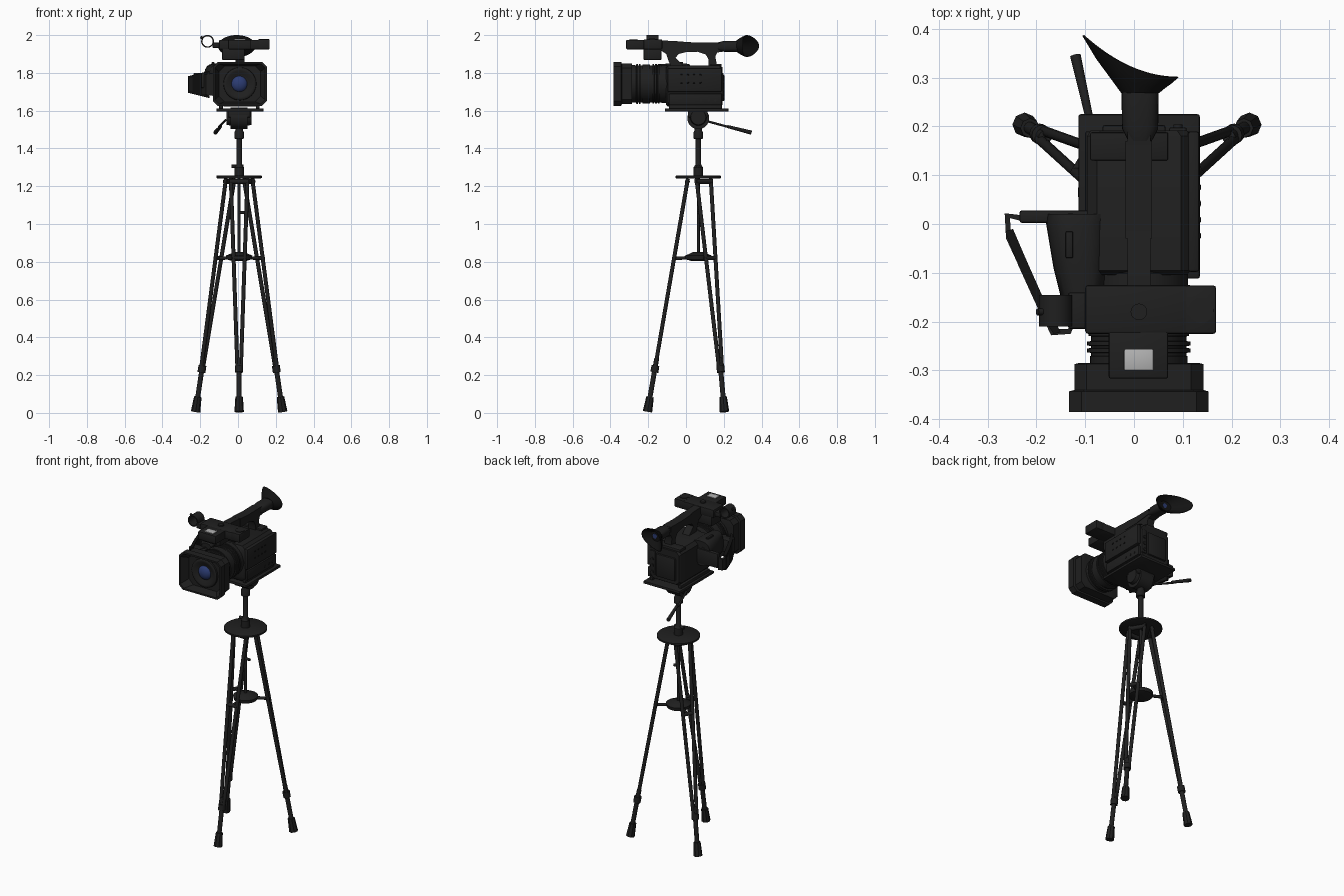
import bpy, bmesh, math
from mathutils import Vector


def material(name, c):
    m = bpy.data.materials.new(name)
    m.diffuse_color = (*c, 1)
    return m


BLACK = material("black_plastic", (0.014, 0.014, 0.014))
DARK = material("black_rubber", (0.006, 0.006, 0.006))
BLUE = material("lens_glass", (0.025, 0.045, 0.17))
GREY = material("lamp_window", (0.45, 0.45, 0.45))


def finish(name, bm, mat=BLACK, angle=35):
    bmesh.ops.recalc_face_normals(bm, faces=bm.faces)
    me = bpy.data.meshes.new(name)
    bm.to_mesh(me)
    bm.free()
    me.shade_smooth()
    me.set_sharp_from_angle(angle=math.radians(angle))
    me.materials.append(mat)
    ob = bpy.data.objects.new(name, me)
    bpy.context.collection.objects.link(ob)
    return ob


def loft(name, rings, mat=BLACK, caps=True, closed=False, angle=35):
    """Skin a list of equal-sized point rings."""
    bm = bmesh.new()
    vs = [[bm.verts.new(p) for p in r] for r in rings]
    n = len(vs[0])
    pairs = list(zip(vs, vs[1:])) + ([(vs[-1], vs[0])] if closed else [])
    for a, b in pairs:
        for i in range(n):
            j = (i + 1) % n
            bm.faces.new((a[i], a[j], b[j], b[i]))
    if caps and not closed:
        bm.faces.new(vs[0])
        bm.faces.new(vs[-1])
    return finish(name, bm, mat, angle)


def box(name, x, y, z, bevel=0.004, mat=BLACK):
    bm = bmesh.new()
    bmesh.ops.create_cube(bm, size=1)
    for v in bm.verts:
        v.co = [(r[0] + r[1]) / 2 + c * (r[1] - r[0]) for r, c in zip((x, y, z), v.co)]
    if bevel:
        bmesh.ops.bevel(bm, geom=bm.edges[:], offset=bevel, segments=2, profile=0.5, affect='EDGES')
    return finish(name, bm, mat)


def lathe(name, start, direction, profile, seg=24, mat=BLACK, closed=False):
    """Turn (distance, radius) pairs about an axis."""
    d = Vector(direction).normalized()
    u = d.orthogonal().normalized()
    w = d.cross(u)
    rings = [[Vector(start) + d * t + r * (u * math.cos(a) + w * math.sin(a))
              for a in (2 * math.pi * i / seg for i in range(seg))] for t, r in profile]
    return loft(name, rings, mat, closed=closed)


def rod(name, p, q, r, r2=None, seg=16, mat=BLACK):
    d = Vector(q) - Vector(p)
    return lathe(name, p, d, [(0, r), (d.length, r2 or r)], seg, mat)


def side_extrude(name, pts, x, mat=BLACK):
    return loft(name, [[(a, y, z) for y, z in pts] for a in x], mat)


def oct_ring(x, y, z, hx, hz, c):
    return [(x + a, y, z + b) for a, b in ((hx, hz - c), (hx - c, hz), (c - hx, hz), (-hx, hz - c),
                                         (-hx, c - hz), (c - hx, -hz), (hx - c, -hz), (hx, c - hz))]


def oval(x, y, z, rx, rz, n=24, p=1.0):
    f = lambda v: math.copysign(abs(v) ** p, v)
    return [(x + rx * f(math.cos(2 * math.pi * i / n)), y, z + rz * f(math.sin(2 * math.pi * i / n)))
            for i in range(n)]


# --- tripod -------------------------------------------------------------
CX, CY = 0.006, 0.065
lathe("tripod_top_disc", (CX, CY, 1.24), (0, 0, 1), [(0, .112), (.004, .121), (.014, .121), (.018, .115)], 40)
lathe("centre_column", (CX, CY, 1.25), (0, 0, 1),
      [(0, .025), (.05, .025), (.055, .021), (.065, .015), (.2, .015), (.202, .025), (.235, .025),
       (.245, .02), (.30, .02)])
rod("lower_column", (CX, CY, .83), (CX, CY, 1.25), .008)
rod("column_knob", (CX - .04, CY, 1.305), (CX + .024, CY, 1.305), .009)
rod("brace_knob", (CX, CY, 1.06), (CX + .03, CY, 1.06), .008)
lathe("spreader_hub", (CX, CY, .805), (0, 0, 1), [(0, .04), (.008, .066), (.028, .07), (.036, .05), (.046, .03)], 32)
for k, ang in (("front", -90), ("right", 31), ("left", 149)):
    a = math.radians(ang)
    rad, tan = Vector((math.cos(a), math.sin(a), 0)), Vector((-math.sin(a), math.cos(a), 0))
    P = lambda r, z, t=0: Vector((CX, CY, z)) + rad * r + tan * t
    R = lambda z: .055 + (.27 - .055) * (1.24 - z) / 1.24
    for s in (-1, 1):
        rod(k + "_leg_tube", P(R(1.24), 1.24, s * .044), P(R(.23), .23, s * .009), .0105)
    rod(k + "_leg_top_bar", P(R(1.225), 1.225, -.05), P(R(1.225), 1.225, .05), .013)
    rod(k + "_lower_leg", P(R(.29), .29), P(R(.04), .04), .013)
    rod(k + "_leg_collar", P(R(.25), .25), P(R(.215), .215), .021)
    rod(k + "_foot", P(R(.085), .085), P(R(.006), .006), .02, .025, 8)
    rod(k + "_spreader_arm", P(.03, .822), P(R(.818), .818), .009)
    rod(k + "_spreader_clamp", P(R(.82), .82, -.034), P(R(.82), .82, .034), .011)

# --- pan head -----------------------------------------------------------
rod("tilt_drum", (CX - .045, CY, 1.56), (CX + .045, CY, 1.56), .058, seg=32)
for s in (-1, 1):
    rod("tilt_cap", (CX + s * .04, CY, 1.565), (CX + s * .066, CY, 1.565), .045, .04, 24)
box("head_block", (CX - .06, CX + .06), (.01, .115), (1.565, 1.598))
rod("pan_arm", (-.066, .09, 1.55), (-.10, .22, 1.515), .006)
rod("pan_grip", (-.092, .22, 1.516), (-.12, .345, 1.484), .008, .011)
box("mount_plate", (-.114, .135), (-.112, .225), (1.595, 1.612), .005)

# --- camera body --------------------------------------------------------
LX, LZ = .010, 1.742
loft("camera_body", [oct_ring(.01, -.105, 1.73, .098, .10, .025), oct_ring(.01, -.095, 1.73, .106, .108, .02),
                     oct_ring(.01, .18, 1.73, .106, .108, .02), oct_ring(.01, .192, 1.73, .098, .10, .02)])
box("side_screen", (.11, .134), (-.098, .19), (1.70, 1.825), .006)
box("side_lower_panel", (.11, .128), (-.09, .19), (1.63, 1.69))
for i in range(4):
    for z in (1.745, 1.785):
        box("side_button", (.13, .137), (-.03 + i * .033, -.018 + i * .033), (z, z + .008), .002, DARK)
for y in (.08, .12, .155):
    rod("side_switch", (.12, y, 1.655), (.131, y, 1.655), .007)
box("body_foot_left", (-.10, -.08), (-.09, .19), (1.61, 1.63))
box("body_foot_right", (.095, .115), (-.09, .19), (1.61, 1.63))
box("battery", (-.065, .065), (.17, .203), (1.65, 1.79), .006)
box("rear_port_panel", (.072, .108), (.18, .198), (1.65, 1.80))
for z in (1.67, 1.71, 1.75):
    rod("rear_port", (.09, .19, z), (.09, .204, z), .009)
box("top_deck", (-.09, .07), (.13, .188), (1.83, 1.848))

# --- lens and hood ------------------------------------------------------
prof = [(0, .085), (.003, .095)]
for t0, t1, r in ((.01, .04, .101), (.05, .06, .105), (.064, .074, .105), (.078, .088, .105),
                  (.10, .14, .103), (.15, .16, .106), (.164, .174, .106), (.18, .205, .10)):
    prof += [(t0, .098), (t0 + .001, r), (t1 - .001, r), (t1, .098)]
lathe("lens_barrel", (LX, -.09, LZ), (0, -1, 0), prof, 48)
loft("lens_hood", [oct_ring(LX, y, LZ, a, b, c) for y, a, b, c in (
    (-.285, .124, .102, .025), (-.287, .132, .108, .025), (-.340, .132, .108, .025), (-.343, .143, .116, .025),
    (-.385, .143, .116, .025), (-.385, .133, .106, .022), (-.335, .11, .095, .03))])
lathe("lens_front_ring", (LX, -.33, LZ), (0, -1, 0),
      [(0, .088), (.014, .086), (.018, .08), (.018, .07), (.006, .05), (.004, .04)], 40)
lathe("lens_glass", (LX - .003, -.325, LZ), (0, -1, 0),
      [(.03 * math.sin(i * math.pi / 14), .044 * math.cos(i * math.pi / 14) + .0003) for i in range(8)], 32, BLUE)

# --- carrying handle ----------------------------------------------------
side_extrude("carry_handle", [
    (-.135, 1.972), (-.05, 1.968), (.06, 1.955), (.20, 1.962), (.20, 1.913), (.165, 1.908), (.155, 1.885),
    (.165, 1.835), (.12, 1.835), (.12, 1.87), (.105, 1.897), (.06, 1.912), (.0, 1.91), (-.04, 1.9),
    (-.055, 1.88), (-.01, 1.835), (-.08, 1.835), (-.095, 1.87), (-.105, 1.90), (-.135, 1.92)], (-.013, .034))
side_extrude("handle_grip_pad", [(-.03, 1.966), (.06, 1.96), (.17, 1.962), (.17, 1.93), (.06, 1.917), (-.03, 1.917)],
             (-.017, .037))
box("handle_front_bar", (-.10, .12), (-.225, -.125), (1.925, 1.975), .006)
box("handle_side_socket", (.105, .168), (-.225, -.126), (1.925, 1.977), .005)
rod("socket_cap", (.137, -.177, 1.97), (.137, -.177, 1.98), .026)
rod("record_knob", (.01, -.18, 1.97), (.01, -.18, 1.983), .017)
box("under_bar_block", (-.085, .035), (-.225, -.13), (1.868, 1.93), .006)
box("lamp_housing", (-.052, .07), (-.317, -.22), (1.925, 1.975), .005)
box("lamp_window", (-.02, .04), (-.30, -.257), (1.97, 1.979), .002, GREY)

# --- microphone clamp ---------------------------------------------------
lathe("microphone_ring", (-.161, -.145, 1.967), (0, -1, 0),
      [(0, .027), (0, .034), (.065, .034), (.065, .027)], 28, closed=True)
box("microphone_arm", (-.135, -.085), (-.215, -.14), (1.932, 1.96), .005)
rod("microphone_screw", (-.188, -.18, 1.985), (-.198, -.18, 1.99), .007)

# --- viewfinder and eyecup ----------------------------------------------
loft("viewfinder_tube", [oval(.0125, y, 1.94, a, b, 24, .7) for y, a, b in (
    (.17, .024, .022), (.195, .037, .028), (.26, .038, .029), (.275, .038, .029))])


def cup(x0, x1, rz, s, shift):
    """Eyecup ring; s scales the sideways sweep of its rim."""
    out = []
    for x, _, z in oval((x0 + x1) / 2, 0, 1.942, (x1 - x0) / 2, rz, 40):
        out.append((x, shift + s * .085 * ((x1 - x) / (x1 - x0)) ** 2, z))
    return out


loft("eyecup", [cup(-.026, .051, .031, 0, .268), cup(-.048, .062, .040, .25, .277), cup(-.078, .077, .050, .6, .288),
                cup(-.106, .092, .058, 1, .301), cup(-.102, .088, .055, 1, .302), cup(-.07, .07, .045, .6, .293),
                cup(-.026, .045, .029, .1, .281)], DARK)
rod("eyepiece_glass", (.0125, .27, 1.942), (.0125, .285, 1.942), .015, mat=BLUE)

# --- hand grip and strap ------------------------------------------------
loft("hand_grip", [oval(x, y, z, a, b, 24, .7) for x, y, z, a, b in (
    (-.11, .02, 1.77, .068, .075), (-.115, 0, 1.77, .065, .08), (-.11, -.09, 1.77, .055, .08),
    (-.105, -.15, 1.775, .045, .07), (-.10, -.165, 1.775, .035, .055))])
box("grip_rear_bar", (-.235, -.075), (.002, .028), (1.71, 1.80), .006)
box("zoom_rocker", (-.14, -.125), (-.07, -.015), (1.845, 1.857), .003)
rod("grip_button", (-.13, .014, 1.79), (-.13, .014, 1.81), .009)


def band(name, outline, lo, hi, flare, mat=BLACK):
    """Upright band whose height grows by flare towards the camera."""
    f = lambda x: flare * (x + .265)
    loft(name, [[(x, y, lo - f(x)) for x, y in outline], [(x, y, hi + f(x)) for x, y in outline]], mat)


band("strap_pad", [(-.264, -.015), (-.237, -.085), (-.196, -.175), (-.165, -.225), (-.15, -.222), (-.18, -.165),
                   (-.22, -.075), (-.248, -.01)], 1.695, 1.782, .25, DARK)
band("hand_strap", [(-.265, .022), (-.262, -.03), (-.17, -.228), (-.13, -.225), (-.10, -.16), (-.11, -.16),
                    (-.135, -.215), (-.163, -.215), (-.252, -.025), (-.254, .012), (-.23, .006), (-.23, .018)],
     1.705, 1.772, .2)
box("strap_anchor", (-.195, -.09), (-.205, -.15), (1.72, 1.80), .006)
